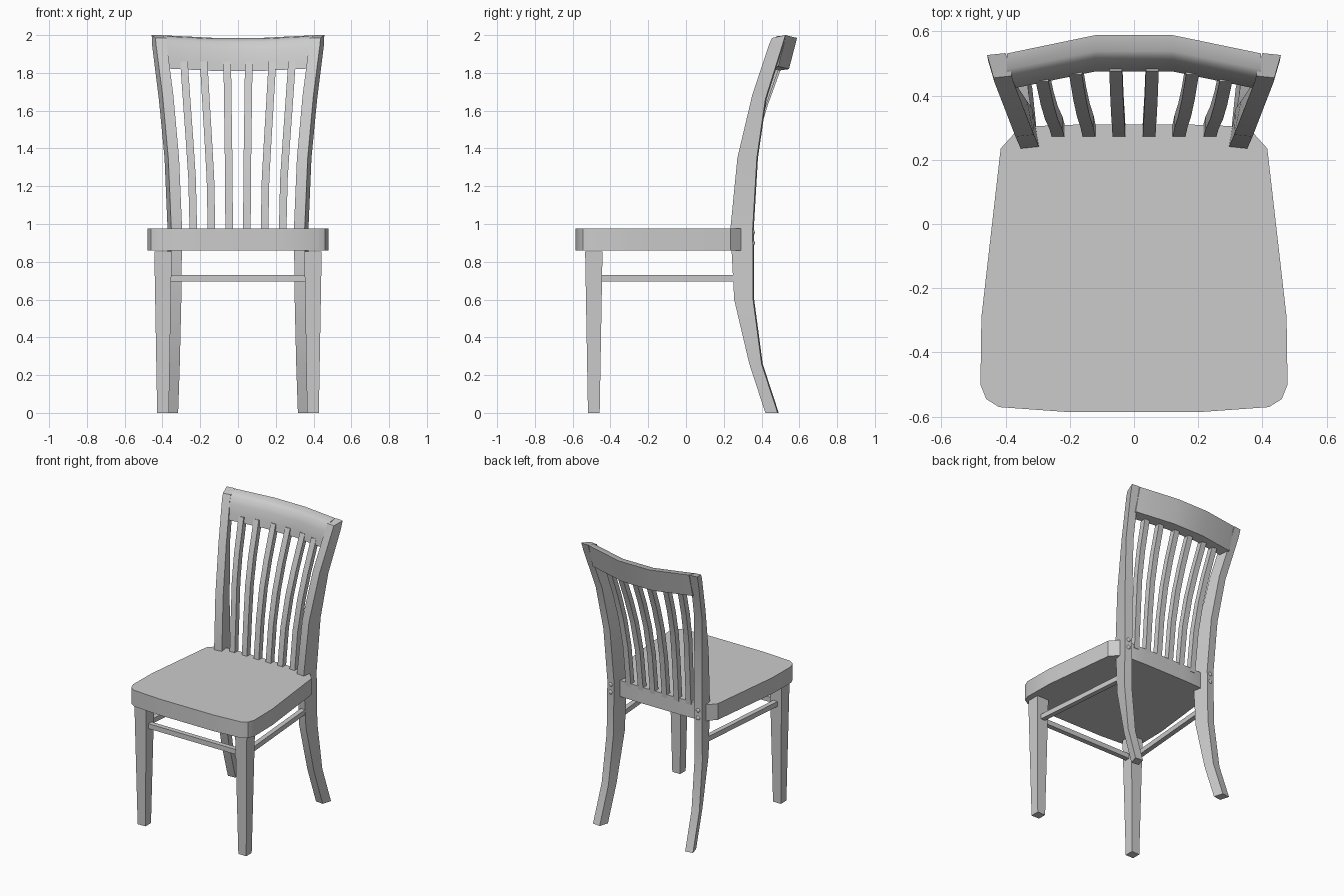
import bpy, bmesh
from mathutils import Vector

if "Cube" in bpy.data.objects:
    bpy.data.objects.remove(bpy.data.objects["Cube"])


def loft(name, sections, angle=30):
    """Skin closed cross-sections in order and cap both ends."""
    bm = bmesh.new()
    rings = [[bm.verts.new(p) for p in sec] for sec in sections]
    n = len(rings[0])
    for a, b in zip(rings, rings[1:]):
        for i in range(n):
            j = (i + 1) % n
            bm.faces.new((a[i], a[j], b[j], b[i]))
    bm.faces.new(rings[0])
    bm.faces.new(rings[-1])
    bmesh.ops.recalc_face_normals(bm, faces=bm.faces)
    mesh = bpy.data.meshes.new(name)
    bm.to_mesh(mesh)
    bm.free()
    obj = bpy.data.objects.new(name, mesh)
    bpy.context.collection.objects.link(obj)
    bpy.ops.object.select_all(action='DESELECT')
    bpy.context.view_layer.objects.active = obj
    obj.select_set(True)
    bpy.ops.object.shade_smooth_by_angle(angle=angle * 3.14159 / 180)
    return obj


def square(x, y, z, h):
    return [(x - h, y - h, z), (x + h, y - h, z), (x + h, y + h, z), (x - h, y + h, z)]


def box(name, lo, hi):
    ring = lambda z: [(lo[0], lo[1], z), (hi[0], lo[1], z), (hi[0], hi[1], z), (lo[0], hi[1], z)]
    return loft(name, [ring(lo[2]), ring(hi[2])])


# Seat: tapered outline with clipped corners
half = [(0.21, -0.585), (0.42, -0.57), (0.46, -0.545), (0.478, -0.5), (0.475, -0.29),
        (0.415, 0.235), (0.365, 0.29), (0.30, 0.305), (0.16, 0.31)]
outline = half + [(-x, y) for x, y in reversed(half)]
loft("seat", [[(x, y, z) for x, y in outline] for z in (0.86, 0.975)])

# Rear post stations: front y, front z, back y, back z, inner x
posts = [(0.42, 0, 0.485, 0, 0.317), (0.335, 0.26, 0.40, 0.26, 0.308),
         (0.255, 0.60, 0.355, 0.60, 0.30), (0.235, 0.975, 0.353, 0.975, 0.296),
         (0.272, 1.35, 0.375, 1.35, 0.312), (0.35, 1.68, 0.42, 1.66, 0.342),
         (0.44, 1.95, 0.508, 1.94, 0.377), (0.455, 1.985, 0.526, 2.0, 0.38)]

for s, side in ((-1, "left"), (1, "right")):
    # Rear leg and back post in one curved piece, turned slightly outward
    loft("rear_post_" + side,
         [[(s * x, yf + 0.006, zf), (s * (x + 0.057), yf, zf),
           (s * (x + 0.077), yb, zb), (s * (x + 0.02), yb + 0.006, zb)]
          for yf, zf, yb, zb, x in posts])
    # Tapered front leg
    loft("front_leg_" + side, [square(s * 0.397, -0.488, 0, 0.031),
                               square(s * 0.397, -0.488, 0.855, 0.046)])
    # Side stretcher
    loft("side_stretcher_" + side,
         [[(s * (x - 0.017), y, 0.695), (s * (x + 0.017), y, 0.695),
           (s * (x + 0.017), y, 0.73), (s * (x - 0.017), y, 0.73)]
          for x, y in ((0.395, -0.46), (0.335, 0.27))])
    # Bolt heads on the back of the post
    for k, z in enumerate((0.90, 0.955)):
        bpy.ops.mesh.primitive_uv_sphere_add(segments=12, ring_count=8, radius=0.015,
                                             location=(s * 0.344, 0.354, z))
        bpy.context.object.name = f"bolt_{side}_{k + 1}"
        bpy.context.object.scale.y = 0.7
        bpy.ops.object.shade_smooth()

# Front stretcher
box("front_stretcher", (-0.37, -0.505, 0.695), (0.37, -0.47, 0.73))

# Crest rail: leaning rounded section swept through a shallow arc
section = [(0.475, 1.81), (0.482, 1.86), (0.495, 1.92), (0.515, 1.963), (0.538, 1.98),
           (0.588, 1.985), (0.545, 1.82)]
loft("crest_rail", [[(x, y + dy, z + dz) for y, z in section]
                    for x, dy, dz in ((-0.395, -0.057, 0.014), (-0.12, 0, 0),
                                      (0.12, 0, 0), (0.395, -0.057, 0.014))], 40)

# Back slats: fan outward and curve back toward the crest
path = [(0.27, 0.95, 0), (0.30, 1.24, 0.14), (0.34, 1.45, 0.42), (0.393, 1.63, 0.68),
        (0.477, 1.86, 1)]
for i, (x0, x1, dy) in enumerate(((0.047, 0.057, 0), (0.14, 0.182, -0.012), (0.236, 0.286, -0.034))):
    for s, side in ((-1, "left"), (1, "right")):
        secs = []
        for y, z, t in path:
            x, yy = s * (x0 + (x1 - x0) * t), y + dy * t
            secs.append([(x - 0.02, yy, z), (x + 0.02, yy, z),
                         (x + 0.02, yy + 0.04, z), (x - 0.02, yy + 0.04, z)])
        loft(f"back_slat_{side}_{i + 1}", secs)
